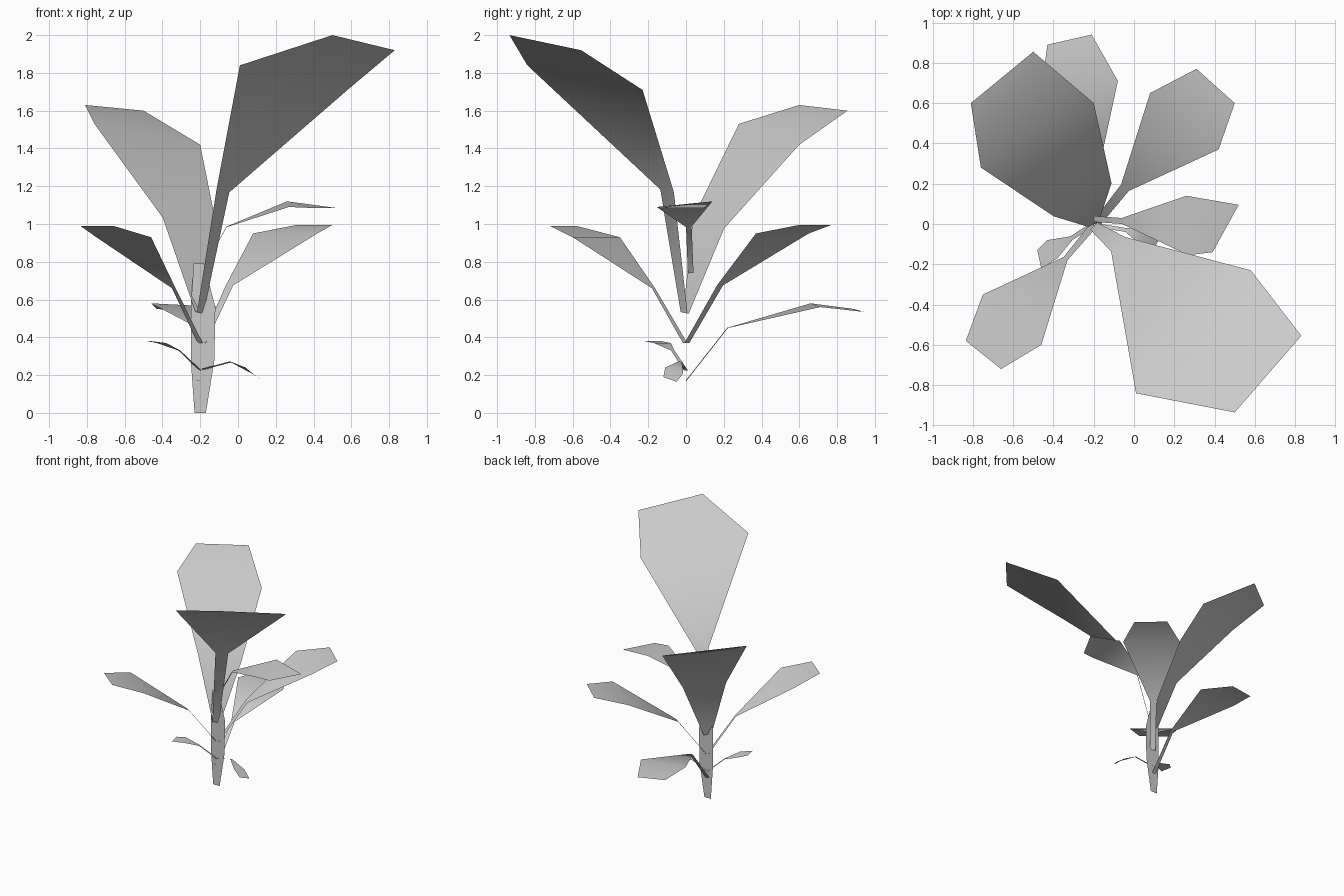
import bpy
from mathutils import Vector

STEM_X = -0.2


def strip(name, rows):
    """Flat strip of quads through rows of (left, right) points."""
    verts = [p for row in rows for p in row]
    faces = [(2 * i, 2 * i + 1, 2 * i + 3, 2 * i + 2) for i in range(len(rows) - 1)]
    mesh = bpy.data.meshes.new(name)
    mesh.from_pydata(verts, [], faces)
    mesh.polygons.foreach_set("use_smooth", [True] * len(faces))
    obj = bpy.data.objects.new(name, mesh)
    bpy.context.collection.objects.link(obj)


def leaf(name, base, base_w, neck, neck_w, mid_l, mid_r, tip_l, tip_r):
    """Stalk rising from the stem, then a blade widening and closing to a blunt tip."""
    side = (Vector(mid_r) - Vector(mid_l)).normalized()

    def row(centre, width):
        c = Vector(centre)
        return c - side * width / 2, c + side * width / 2

    strip(name, [row(base, base_w), row(neck, neck_w), (mid_l, mid_r), (tip_l, tip_r)])


# flat stem
strip("stem", [((l, 0, z), (r, 0, z)) for l, r, z in
               [(-0.23, -0.17, 0), (-0.25, -0.125, 0.28),
                (-0.25, -0.12, 0.56), (-0.235, -0.18, 0.79)]])

# upper leaves
leaf("upper_front_leaf", (STEM_X, -0.01, 0.53), 0.05, (-0.08, -0.10, 1.175), 0.10,
     (0.01, -0.84, 1.84), (0.58, -0.23, 1.71), (0.50, -0.935, 2.0), (0.83, -0.555, 1.92))
leaf("upper_back_leaf", (STEM_X, 0, 0.53), 0.06, (-0.255, 0.12, 1.005), 0.335,
     (-0.76, 0.28, 1.53), (-0.20, 0.60, 1.42), (-0.81, 0.60, 1.63), (-0.50, 0.855, 1.60))
leaf("upper_right_leaf", (STEM_X, 0.025, 0.74), 0.03, (-0.06, 0.015, 0.985), 0.03,
     (0.26, 0.14, 1.12), (0.27, -0.155, 1.09), (0.52, 0.095, 1.085), (0.39, -0.14, 1.085))

# middle leaves
leaf("middle_left_leaf", (STEM_X, -0.005, 0.37), 0.035, (-0.34, -0.172, 0.66), 0.025,
     (-0.75, -0.35, 0.93), (-0.46, -0.60, 0.93), (-0.835, -0.58, 0.99), (-0.66, -0.72, 0.99))
leaf("middle_right_leaf", (-0.185, 0.005, 0.37), 0.04, (-0.045, 0.18, 0.675), 0.05,
     (0.08, 0.65, 0.95), (0.42, 0.37, 0.95), (0.31, 0.77, 0.995), (0.50, 0.60, 0.995))

# lower leaves
leaf("lower_back_leaf", (STEM_X, 0, 0.17), 0.035, (STEM_X, 0.22, 0.45), 0.03,
     (-0.46, 0.66, 0.58), (-0.08, 0.71, 0.56), (-0.43, 0.89, 0.55), (-0.21, 0.94, 0.535))
leaf("lower_right_leaf", (-0.19, -0.005, 0.23), 0.02, (-0.04, -0.03, 0.27), 0.02,
     (0.07, -0.015, 0.21), (0.04, -0.11, 0.24), (0.14, -0.05, 0.165), (0.10, -0.12, 0.19))
leaf("lower_left_leaf", (STEM_X, 0, 0.225), 0.025, (-0.31, -0.07, 0.33), 0.02,
     (-0.43, -0.08, 0.37), (-0.38, -0.17, 0.37), (-0.48, -0.13, 0.38), (-0.46, -0.22, 0.38))
